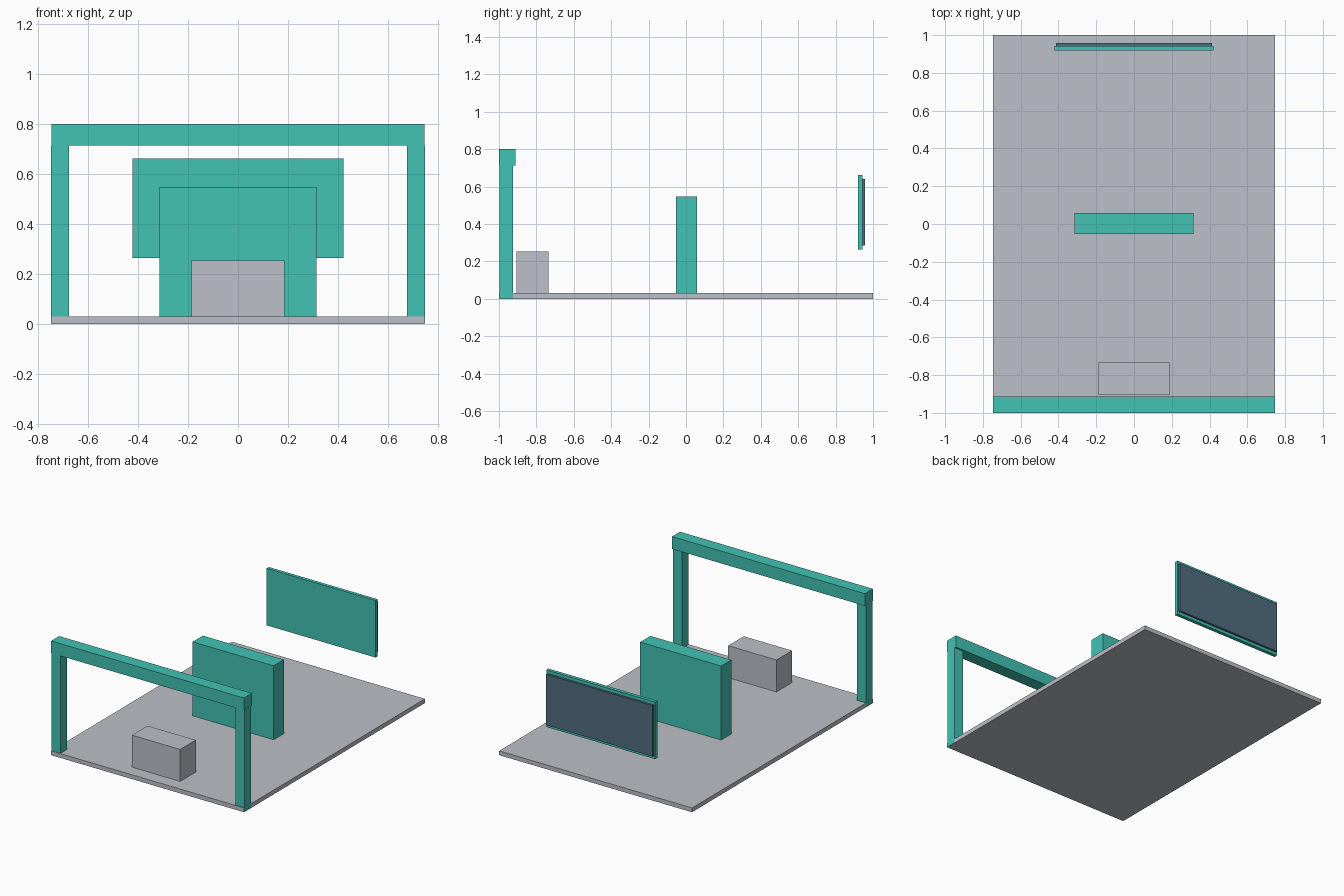
import bpy

if "Cube" in bpy.data.objects:
    bpy.data.objects.remove(bpy.data.objects["Cube"])


def srgb(*rgb):
    """Convert 0-255 display values to a linear colour."""
    lin = [(c / 255 / 12.92) if c < 10 else ((c / 255 + 0.055) / 1.055) ** 2.4 for c in rgb]
    return (*lin, 1.0)


def material(name, *rgb):
    mat = bpy.data.materials.new(name)
    mat.diffuse_color = srgb(*rgb)
    mat.use_nodes = True
    mat.node_tree.nodes["Principled BSDF"].inputs["Base Color"].default_value = mat.diffuse_color
    return mat


TEAL = material("teal", 66, 194, 180)
GREY = material("light_grey", 188, 193, 200)
SLATE = material("slate_blue", 80, 110, 128)


def box(name, mat, x, y, z):
    """Box spanning the given (min, max) ranges."""
    ranges = (x, y, z)
    bpy.ops.mesh.primitive_cube_add(size=1, location=[(a + b) / 2 for a, b in ranges])
    obj = bpy.context.object
    obj.name = name
    obj.scale = [b - a for a, b in ranges]
    bpy.ops.object.transform_apply(location=False, rotation=False, scale=True)
    obj.data.materials.append(mat)
    return obj


W = 0.747   # half width of the booth
T = 0.03    # floor thickness

# Floor slab
box("floor", GREY, (-W, W), (-1, 1), (0, T))

# Entrance arch: two posts and a thicker beam
for side, x in (("left", (-W - 0.0005, -0.677)), ("right", (0.677, W + 0.0005))):
    box(f"{side}_post", TEAL, x, (-0.996, -0.924), (0.001, 0.714))
box("arch_beam", TEAL, (-W, W), (-1, -0.912), (0.714, 0.8))

# Counter behind the arch
box("counter", GREY, (-0.187, 0.187), (-0.906, -0.734), (T, 0.254))

# Free-standing partition in the middle
box("partition", TEAL, (-0.314, 0.314), (-0.054, 0.059), (T, 0.548))

# Hanging screen with its dark panel facing the back
box("screen_frame", TEAL, (-0.422, 0.422), (0.919, 0.943), (0.263, 0.662))
box("screen_panel", SLATE, (-0.412, 0.412), (0.943, 0.958), (0.284, 0.64))
